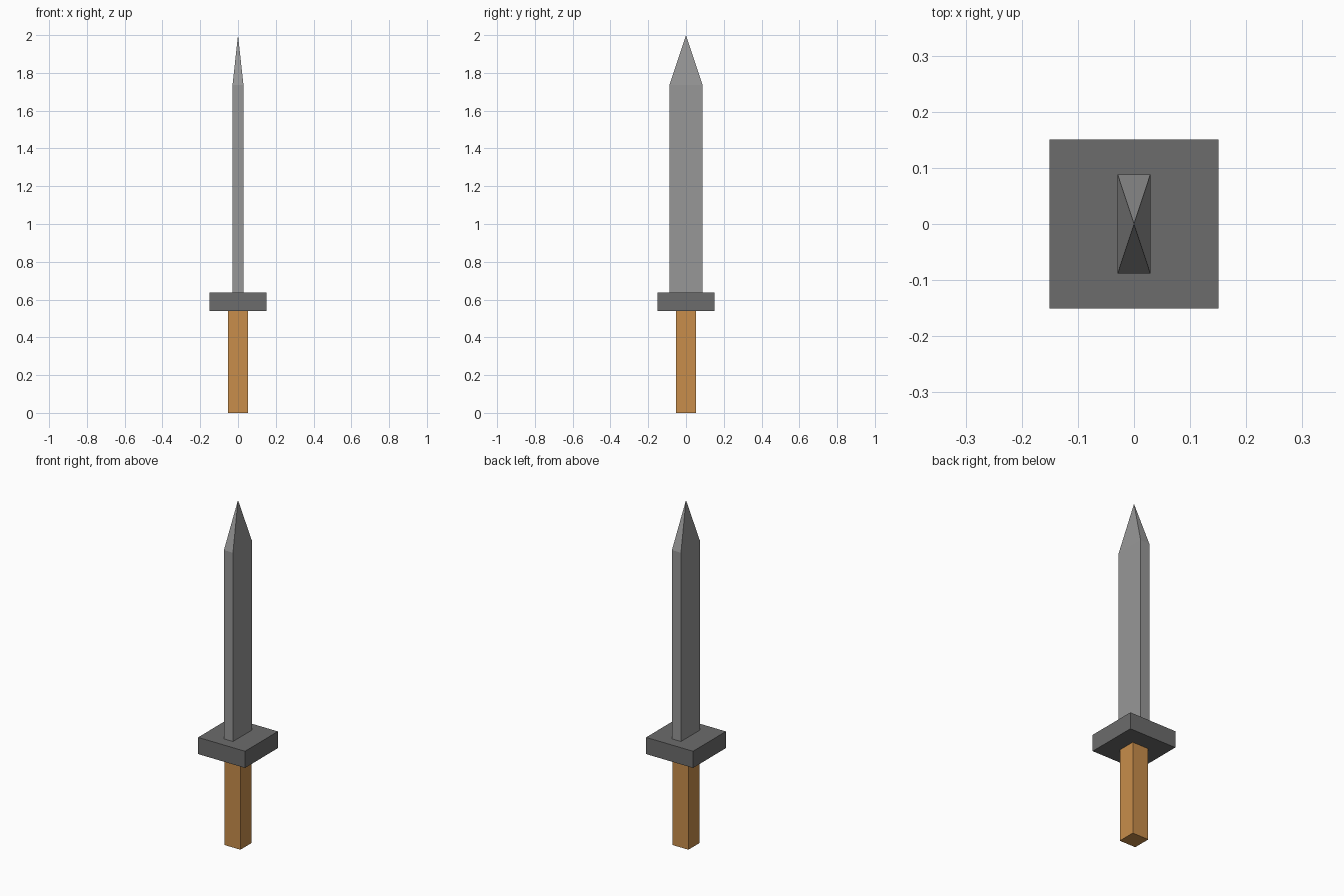
import bpy, bmesh

if "Cube" in bpy.data.objects:
    bpy.data.objects.remove(bpy.data.objects["Cube"])


def material(name, color):
    mat = bpy.data.materials.new(name)
    mat.diffuse_color = (*color, 1)
    mat.use_nodes = True
    mat.node_tree.nodes["Principled BSDF"].inputs["Base Color"].default_value = mat.diffuse_color
    return mat


def block(name, hx, hy, z0, z1, mat, tip=None):
    """Box with half widths hx, hy; its top is drawn up to a point when tip is given."""
    bm = bmesh.new()
    bmesh.ops.create_cube(bm, size=2)
    for v in bm.verts:
        v.co = (v.co.x * hx, v.co.y * hy, z1 if v.co.z > 0 else z0)
    if tip is not None:
        top = max(bm.faces, key=lambda f: f.calc_center_median().z)
        poked = bmesh.ops.poke(bm, faces=[top])
        poked["verts"][0].co = (0, 0, tip)
    mesh = bpy.data.meshes.new(name)
    bm.to_mesh(mesh)
    bm.free()
    mesh.materials.append(mat)
    obj = bpy.data.objects.new(name, mesh)
    bpy.context.collection.objects.link(obj)
    return obj


wood = material("wood", (0.58, 0.27, 0.07))
steel = material("steel", (0.31, 0.31, 0.31))
dark_steel = material("dark_steel", (0.15, 0.15, 0.15))

# Square grip
block("handle", 0.052, 0.052, 0.0, 0.54, wood)
# Square plate between grip and blade
block("guard", 0.151, 0.151, 0.54, 0.637, dark_steel)
# Rectangular blade with a pyramid point
block("blade", 0.029, 0.088, 0.637, 1.735, steel, tip=2.0)
